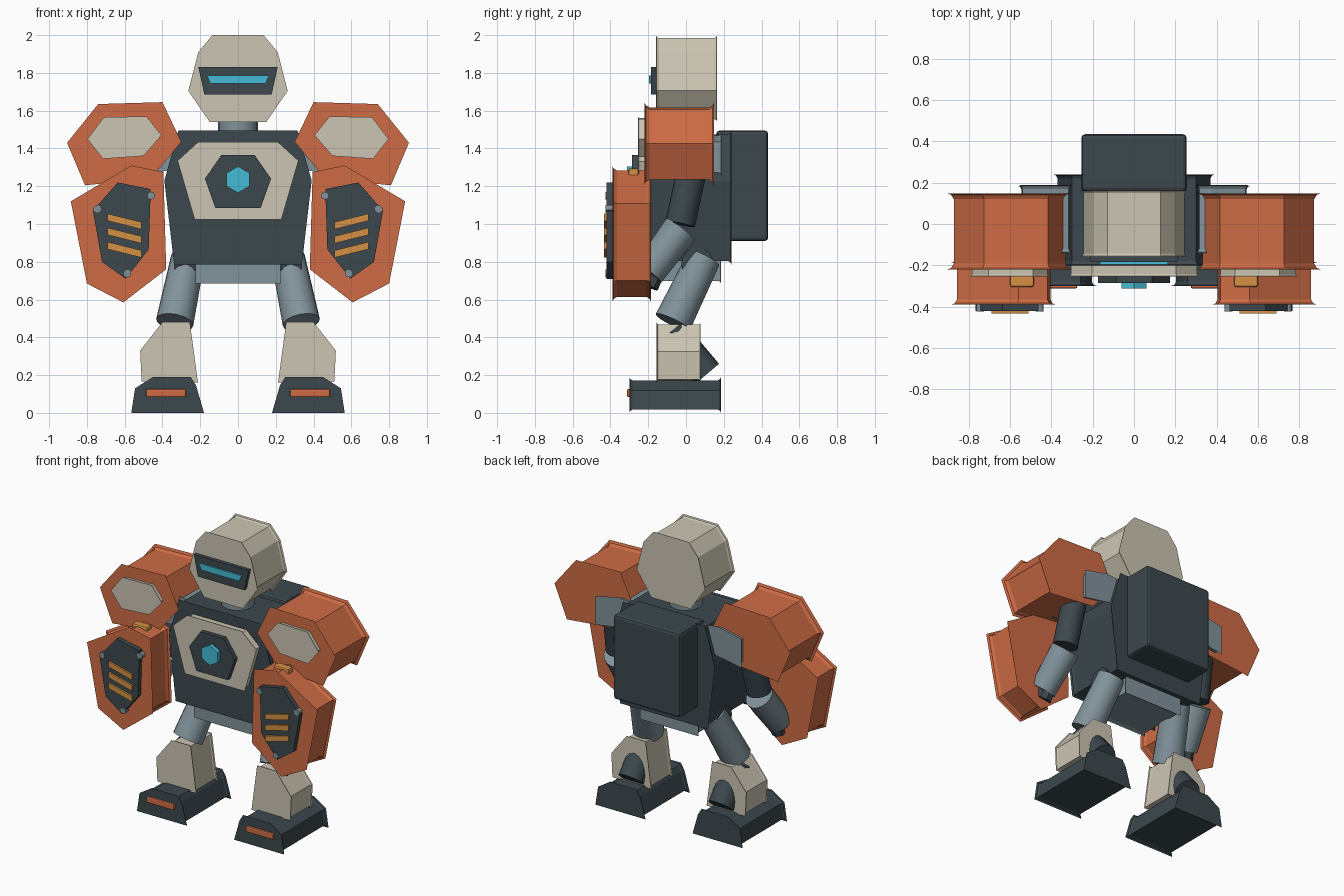
import bpy, bmesh, math
from mathutils import Vector

if "Cube" in bpy.data.objects:
    bpy.data.objects.remove(bpy.data.objects["Cube"], do_unlink=True)


def material(name, r, g, b):
    m = bpy.data.materials.new(name)
    m.use_nodes = True
    m.diffuse_color = (r, g, b, 1)
    m.node_tree.nodes["Principled BSDF"].inputs["Base Color"].default_value = (r, g, b, 1)
    return m


ORANGE = material("orange paint", .62, .15, .06)
BEIGE = material("beige paint", .6, .56, .45)
DARK = material("dark slate", .045, .064, .075)
GREY = material("blue grey metal", .22, .29, .325)
CYAN = material("cyan glow", .06, .5, .66)
AMBER = material("amber light", .66, .28, .06)


def finish(name, bm, mat, smooth=False):
    bmesh.ops.recalc_face_normals(bm, faces=bm.faces)
    me = bpy.data.meshes.new(name)
    bm.to_mesh(me)
    bm.free()
    me.materials.append(mat)
    ob = bpy.data.objects.new(name, me)
    bpy.context.collection.objects.link(ob)
    if smooth:
        bpy.ops.object.select_all(action='DESELECT')
        ob.select_set(True)
        bpy.context.view_layer.objects.active = ob
        bpy.ops.object.shade_smooth_by_angle(angle=math.radians(40))
    return ob


def inset(pts, d):
    """Mitred inward offset of an outline in x, z."""
    pts = [Vector(p) for p in pts]
    area = sum(a.x * b.y - b.x * a.y for a, b in zip(pts, pts[1:] + pts[:1]))
    s = 1 if area > 0 else -1
    out = []
    for i, p in enumerate(pts):
        e = (p - pts[i - 1]).normalized()
        f = (pts[(i + 1) % len(pts)] - p).normalized()
        n1, n2 = Vector((-e.y, e.x)) * s, Vector((-f.y, f.x)) * s
        out.append(p + (n1 + n2) * (d / (1 + n1.dot(n2))))
    return out


def plate(name, pts, y0, y1, mat, flare=0.0):
    """Outline extruded along y; a flare leaves a lip around both ends."""
    bm = bmesh.new()
    steps = [(0, 0)]
    if flare:
        steps += [(flare * .25, flare * .6), (flare, flare)]
    layers = [(y0 + a, d) for a, d in steps] + [(y1 - a, d) for a, d in reversed(steps)]
    rings = [[bm.verts.new((p[0], y, p[1])) for p in inset(pts, d)] for y, d in layers]
    n = len(pts)
    for a, b in zip(rings, rings[1:]):
        for i in range(n):
            bm.faces.new((a[i], a[(i + 1) % n], b[(i + 1) % n], b[i]))
    bm.faces.new(rings[0])
    bm.faces.new(rings[-1])
    return finish(name, bm, mat)


def box(name, lo, hi, mat, bevel=.01):
    lo, hi = Vector(lo), Vector(hi)
    bm = bmesh.new()
    bmesh.ops.create_cube(bm, size=1)
    for v in bm.verts:
        v.co = (lo + hi) / 2 + v.co * (hi - lo)
    bmesh.ops.bevel(bm, geom=bm.edges[:], offset=bevel, segments=2, profile=.5, affect='EDGES')
    return finish(name, bm, mat)


def rod(name, a, b, r, mat, r2=None, sides=16):
    a, b = Vector(a), Vector(b)
    bm = bmesh.new()
    bmesh.ops.create_cone(bm, cap_ends=True, segments=sides, radius1=r,
                          radius2=r2 or r, depth=(b - a).length)
    q = Vector((0, 0, 1)).rotation_difference(b - a)
    for v in bm.verts:
        v.co = (a + b) / 2 + q @ v.co
    return finish(name, bm, mat, smooth=True)


def sym(half):
    """Right-hand outline points mirrored across x = 0."""
    return half + [(-x, z) for x, z in reversed(half)]


# Head and visor
plate("head", sym([(.135, 2), (.21, 1.91), (.263, 1.705), (.15, 1.54)]), -.16, .165, BEIGE, .016)
plate("visor_frame", sym([(.21, 1.83), (.178, 1.685)]), -.185, -.15, DARK)
plate("visor_light", sym([(.165, 1.785), (.145, 1.743)]), -.196, -.18, CYAN)
rod("neck", (0, 0, 1.45), (0, 0, 1.58), .105, GREY)

# Torso
plate("torso", sym([(.315, 1.495), (.39, 1.23), (.338, .785)]), -.2, .24, DARK, .02)
plate("chest_plate", sym([(.21, 1.435), (.32, 1.335), (.23, 1.025)]), -.255, -.19, BEIGE, .014)
plate("chest_core_frame", sym([(.088, 1.365), (.175, 1.24), (.12, 1.085)]), -.285, -.25, DARK)
rod("chest_core", (0, -.312, 1.235), (0, -.28, 1.235), .07, CYAN, sides=6)
box("backpack", (-.255, .16, .91), (.255, .435, 1.495), DARK, .018)
plate("pelvis", sym([(.225, .82), (.225, .685)]), -.16, .185, GREY, .014)

for s, side in ((1, "left"), (-1, "right")):
    def outline(pts):
        return [(s * x, z) for x, z in pts]

    def at(x, y, z):
        return (s * x, y, z)

    def side_box(name, x0, x1, y0, y1, z0, z1, mat, bevel):
        xs = sorted((s * x0, s * x1))
        box(f"{side}_{name}", (xs[0], y0, z0), (xs[1], y1, z1), mat, bevel)

    # Shoulder
    plate(f"{side}_shoulder_socket", outline([(.56, 1.45), (.38, 1.488), (.30, 1.48), (.28, 1.38),
          (.36, 1.285), (.56, 1.25)]), -.14, .19, GREY, .02)
    plate(f"{side}_shoulder_armour", outline([(.74, 1.635), (.40, 1.645), (.30, 1.435),
          (.46, 1.24), (.81, 1.205), (.905, 1.43)]), -.22, .148, ORANGE, .028)
    plate(f"{side}_shoulder_badge", outline([(.71, 1.565), (.485, 1.57), (.405, 1.47),
          (.50, 1.36), (.715, 1.345), (.797, 1.45)]), -.255, -.21, BEIGE, .01)

    # Arm
    rod(f"{side}_upper_arm", at(.52, .03, 1.28), at(.54, -.03, 1), .08, DARK)
    rod(f"{side}_lower_arm", at(.54, -.03, .97), at(.58, -.2, .74), .095, GREY, .085)
    rod(f"{side}_hand", at(.57, -.17, .74), at(.58, -.2, .67), .055, DARK, sides=8)
    plate(f"{side}_forearm_armour", outline([(.565, 1.31), (.395, 1.275), (.38, .76),
          (.607, .585), (.80, .685), (.885, 1.12)]), -.39, -.185, ORANGE, .025)
    plate(f"{side}_forearm_panel", outline([(.637, 1.22), (.462, 1.185), (.473, .865),
          (.595, .71), (.72, .80), (.768, 1.07)]), -.422, -.38, DARK)
    side_box("forearm_top_light", .485, .6, -.305, -.25, 1.24, 1.295, AMBER, .01)
    for i in range(3):
        z = 1.055 - i * .075
        plate(f"{side}_forearm_stripe_{i + 1}", outline([(.69, z), (.51, z - .045),
              (.51, z - .083), (.69, z - .038)]), -.434, -.415, AMBER)
    for i, (x, z) in enumerate(((.458, 1.15), (.745, 1.08), (.585, .738))):
        rod(f"{side}_forearm_bolt_{i + 1}", at(x, -.425, z), at(x, -.38, z), .02, GREY, sides=10)

    # Leg
    rod(f"{side}_hip_joint", at(.2, .06, .79), at(.335, .06, .79), .085, DARK)
    rod(f"{side}_thigh", at(.265, .095, .82), at(.335, -.07, .48), .09, GREY, .1)
    rod(f"{side}_calf", at(.345, -.08, .43), at(.345, .11, .205), .085, DARK)
    plate(f"{side}_shin_armour", outline([(.40, .48), (.255, .48), (.212, .16),
          (.51, .165), (.518, .33)]), -.155, .078, BEIGE, .012)

    # Foot
    plate(f"{side}_foot", outline([(.45, .19), (.25, .19), (.222, .145), (.18, 0),
          (.565, 0), (.545, .13)]), -.3, .185, DARK, .018)
    side_box("foot_light", .275, .487, -.312, -.28, .083, .127, ORANGE, .008)
